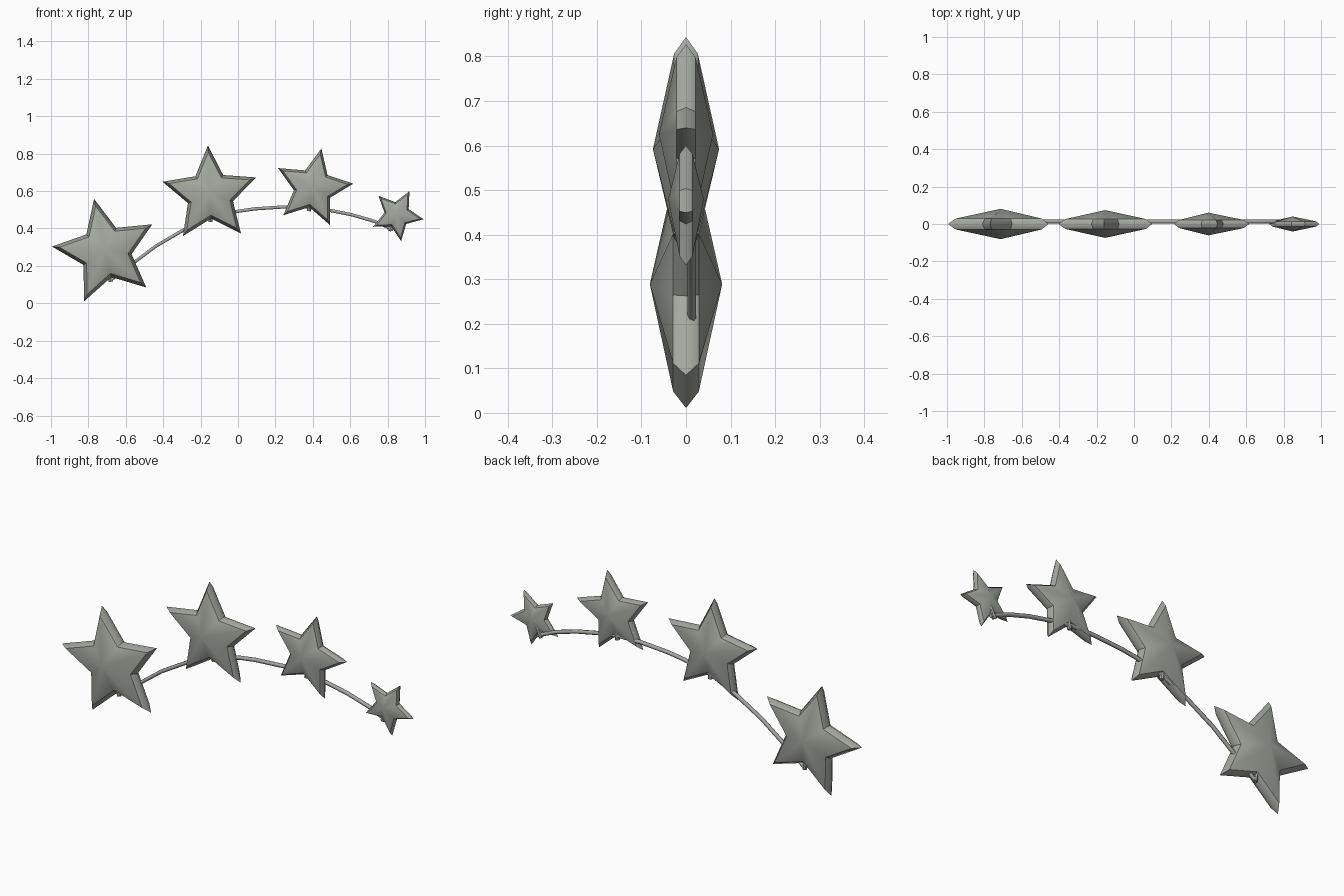
import bpy
import bmesh
from math import cos, sin, pi, radians
from mathutils import Vector

default = bpy.data.objects.get("Cube")
if default:
    bpy.data.objects.remove(default, do_unlink=True)

metal = bpy.data.materials.new("grey_metal")
metal.use_nodes = True
colour = (0.37, 0.40, 0.35, 1)
metal.diffuse_color = colour
metal.node_tree.nodes["Principled BSDF"].inputs["Base Color"].default_value = colour


def add_object(name, bm):
    bmesh.ops.recalc_face_normals(bm, faces=bm.faces)
    mesh = bpy.data.meshes.new(name)
    bm.to_mesh(mesh)
    bm.free()
    mesh.materials.append(metal)
    obj = bpy.data.objects.new(name, mesh)
    bpy.context.collection.objects.link(obj)
    return obj


def star(name, x, z, radius, top_angle):
    """Five-pointed puffed star with a bevelled rim, pointed front and back."""
    bm = bmesh.new()

    def ring(scale, y):
        verts = []
        for i in range(10):
            r = radius * scale * (0.48 if i % 2 else 1)
            a = radians(top_angle) + i * pi / 5
            verts.append(bm.verts.new((x + r * cos(a), y, z + r * sin(a))))
        return verts

    middle = ring(1, 0)
    for side in (-1, 1):
        rim = ring(0.86, side * 0.1 * radius)
        apex = bm.verts.new((x - 0.02 * radius, side * 0.281 * radius, z + 0.045 * radius))
        for i in range(10):
            j = (i + 1) % 10
            bm.faces.new((middle[i], middle[j], rim[j], rim[i]))
            bm.faces.new((rim[i], rim[j], apex))
            bm.edges.get((rim[i], rim[j])).smooth = False
            bm.edges.get((middle[i], rim[i])).smooth = False
    for face in bm.faces:
        face.smooth = True
    return add_object(name, bm)


def pin(name, start, target, radius, length):
    """Short peg from the band towards the middle of a star."""
    start, target = Vector(start), Vector(target)
    axis = (target - start).normalized()
    bm = bmesh.new()
    bmesh.ops.create_cone(bm, cap_ends=True, segments=8, radius1=radius,
                          radius2=radius, depth=length)
    bm.transform(axis.to_track_quat("Z", "Y").to_matrix().to_4x4())
    bmesh.ops.translate(bm, verts=bm.verts, vec=start + axis * length / 2)
    return add_object(name, bm)


# Stars, each with the peg that holds it: x, z, radius, angle, peg x, peg z
stars = {
    "large": (-0.707, 0.276, 0.289, 102.5, -0.68, 0.115),
    "upper": (-0.149, 0.58, 0.264, 92.6, -0.147, 0.435),
    "medium": (0.402, 0.616, 0.216, 78.3, 0.378, 0.493),
    "small": (0.851, 0.473, 0.143, 62.5, 0.808, 0.388),
}
for label, (x, z, radius, angle, px, pz) in stars.items():
    star(label + "_star", x, z, radius, angle)
    pin(label + "_star_pin", (px, 0.013, pz), (x, 0.013, z), 0.011, 0.09)

# Curved band behind the stars
path = [(-0.68, 0.125), (-0.56, 0.215), (-0.44, 0.305), (-0.29, 0.393),
        (-0.15, 0.458), (0, 0.492), (0.09, 0.505), (0.24, 0.515), (0.37, 0.515),
        (0.49, 0.497), (0.61, 0.473), (0.73, 0.438), (0.83, 0.395)]
curve = bpy.data.curves.new("band", "CURVE")
curve.dimensions = "3D"
curve.bevel_depth = 0.01
curve.bevel_resolution = 1
curve.use_fill_caps = True
spline = curve.splines.new("POLY")
spline.points.add(len(path) - 1)
for point, (x, z) in zip(spline.points, path):
    point.co = (x, 0.013, z, 1)
curve.materials.append(metal)
band = bpy.data.objects.new("band", curve)
bpy.context.collection.objects.link(band)
